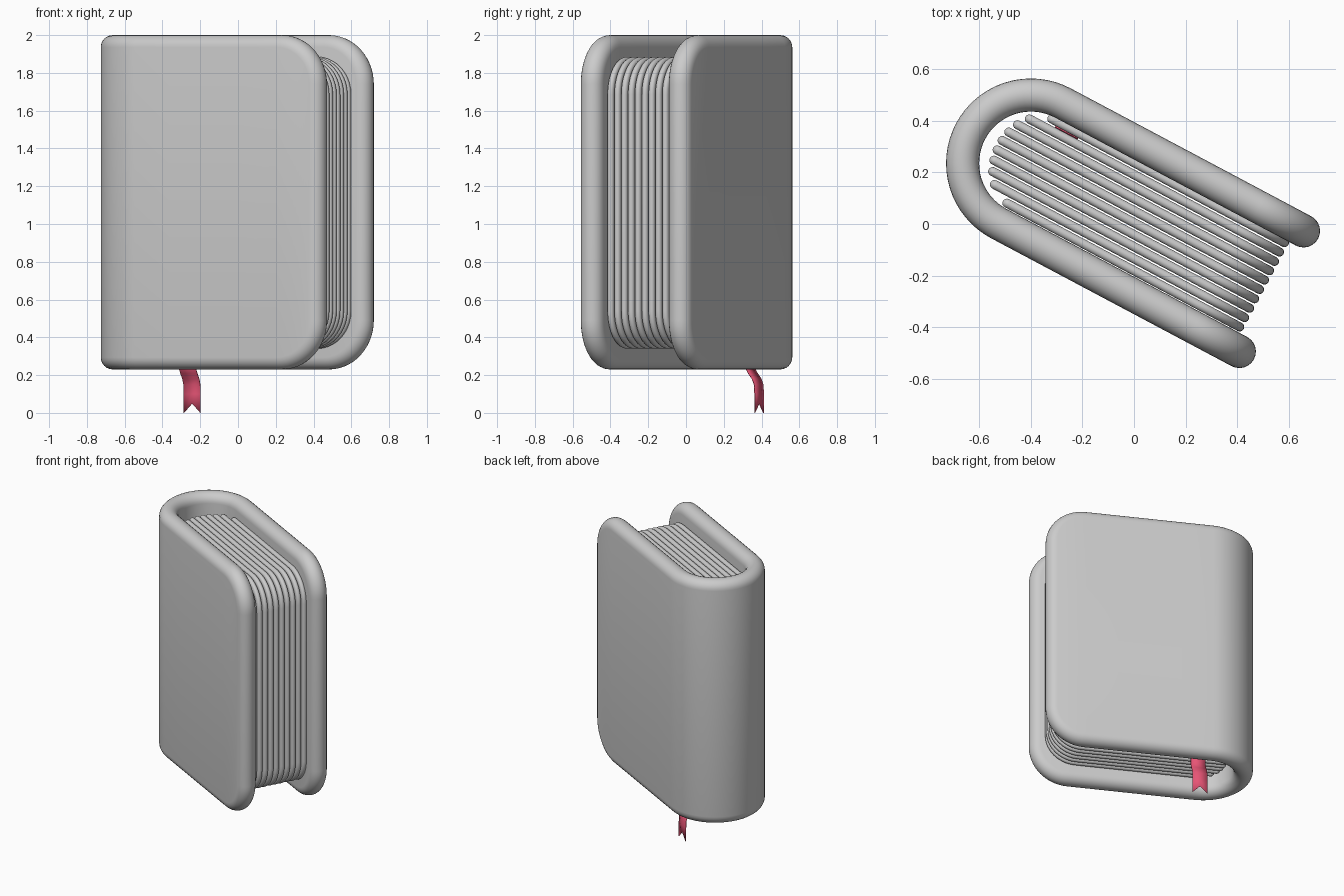
import bpy, bmesh, math

if "Cube" in bpy.data.objects:
    bpy.data.objects.remove(bpy.data.objects["Cube"])

TILT = math.radians(-28)      # whole book is turned about z
Z0, Z1 = 0.23, 2.0            # cover bottom and top
SPINE_U, MID_V = -0.462, 0.02 # centre of the spine arc
RC, HALF_T = 0.264, 0.064     # spine centreline radius, half cover thickness
FORE_U = 0.655                # fore edge of the covers


def finish(name, bm, angle=40):
    bmesh.ops.recalc_face_normals(bm, faces=bm.faces)
    me = bpy.data.meshes.new(name)
    bm.to_mesh(me)
    bm.free()
    ob = bpy.data.objects.new(name, me)
    bpy.context.collection.objects.link(ob)
    ob.rotation_euler.z = TILT
    bpy.ops.object.select_all(action='DESELECT')
    ob.select_set(True)
    bpy.context.view_layer.objects.active = ob
    bpy.ops.object.shade_smooth_by_angle(angle=math.radians(angle))
    return ob


def slab(name, s0, s1, z0, z1, r0, r1, r, stations, place, rings=8, corner=10):
    """Sheet with fully rounded rim and rounded corners, mapped by place(s, w)."""
    zc, h = (z0 + z1) / 2, (z1 - z0) / 2
    top = []                  # centre s, centre z, radius, normal s, normal z
    for k in range(corner + 1):
        a = math.pi - k / corner * math.pi / 2
        top.append((s0 + r0, h - r0, r0, math.cos(a), math.sin(a)))
    top += [(s, h - r1, r1, 0, 1) for s in stations]
    for k in range(corner + 1):
        a = math.pi / 2 - k / corner * math.pi / 2
        top.append((s1 - r1, h - r1, r1, math.cos(a), math.sin(a)))
    outline = top + [(c, -z, q, n, -m) for c, z, q, n, m in reversed(top)]
    n = len(outline)
    bm = bmesh.new()
    loops = []
    for k in range(rings + 1):
        a = math.pi * k / rings
        inset, w = r * (1 - math.sin(a)), r * math.cos(a)
        loop = []
        for c, z, q, ns, nz in outline:
            u, v = place(c + (q - inset) * ns, w)
            loop.append(bm.verts.new((u, v, zc + z + (q - inset) * nz)))
        loops.append(loop)
    for A, B in zip(loops, loops[1:]):
        for i in range(n):
            j = (i + 1) % n
            bm.faces.new((A[i], A[j], B[j], B[i]))
    # broad faces: strips joining top and bottom edges
    for L in (loops[0], loops[-1]):
        for i in range(n // 2 - 1):
            bm.faces.new((L[i], L[i + 1], L[n - 2 - i], L[n - 1 - i]))
    return finish(name, bm)


# Cover: one slab bent into a U around the spine
ARC = RC * math.pi / 2


def bend(s, w):
    if abs(s) <= ARC:
        p = s / RC
        return SPINE_U - (RC + w) * math.cos(p), MID_V + (RC + w) * math.sin(p)
    return SPINE_U + abs(s) - ARC, MID_V + math.copysign(RC + w, s)


END = ARC + FORE_U - SPINE_U
arc_stations = [-ARC + 2 * ARC * i / 32 for i in range(33)]
flat = [ARC + (END - 0.26 - ARC) * k / 4 for k in range(1, 4)]
slab("cover", -END, END, Z0, Z1, 0.26, 0.26, HALF_T,
     [-s for s in reversed(flat)] + arc_stations + flat, bend, rings=12, corner=14)

# Pages: straight sheets whose inner ends follow the spine curve
COUNT, PITCH, PAGE_V = 10, 0.041, 0.025
for i in range(COUNT):
    dv = (i - (COUNT - 1) / 2) * PITCH
    inner = -0.47 - 0.15 * math.sqrt(max(0, 1 - (dv / 0.186) ** 2))
    slab(f"page_{i + 1}", inner, 0.565, 0.34, 1.885, 0.025, 0.2, 0.0175,
         [-0.2, 0.1], lambda s, w, v=PAGE_V + dv: (s, v + w))

# Ribbon bookmark: curved strip with a notched tail
path = [(0.0, 0.228), (0.1, 0.228), (0.15, 0.225), (0.18, 0.213), (0.21, 0.19),
        (0.24, 0.172), (0.28, 0.172), (0.33, 0.188), (0.4, 0.19), (0.7, 0.19)]
bm = bmesh.new()
rows = []
for k, (z, v) in enumerate(path):
    notch = 0.05 if k == 0 else 0
    rows.append([bm.verts.new((-0.396 + x, v, z + (notch if x == 0 else 0)))
                 for x in (-0.05, 0, 0.05)])
for A, B in zip(rows, rows[1:]):
    for i in (0, 1):
        bm.faces.new((A[i], A[i + 1], B[i + 1], B[i]))
ribbon = finish("ribbon_bookmark", bm)
sol = ribbon.modifiers.new("thickness", 'SOLIDIFY')
sol.thickness, sol.offset = 0.005, 0
mat = bpy.data.materials.new("ribbon_red")
mat.diffuse_color = (0.8, 0.09, 0.18, 1)
mat.use_nodes = True
mat.node_tree.nodes["Principled BSDF"].inputs["Base Color"].default_value = mat.diffuse_color
ribbon.data.materials.append(mat)
